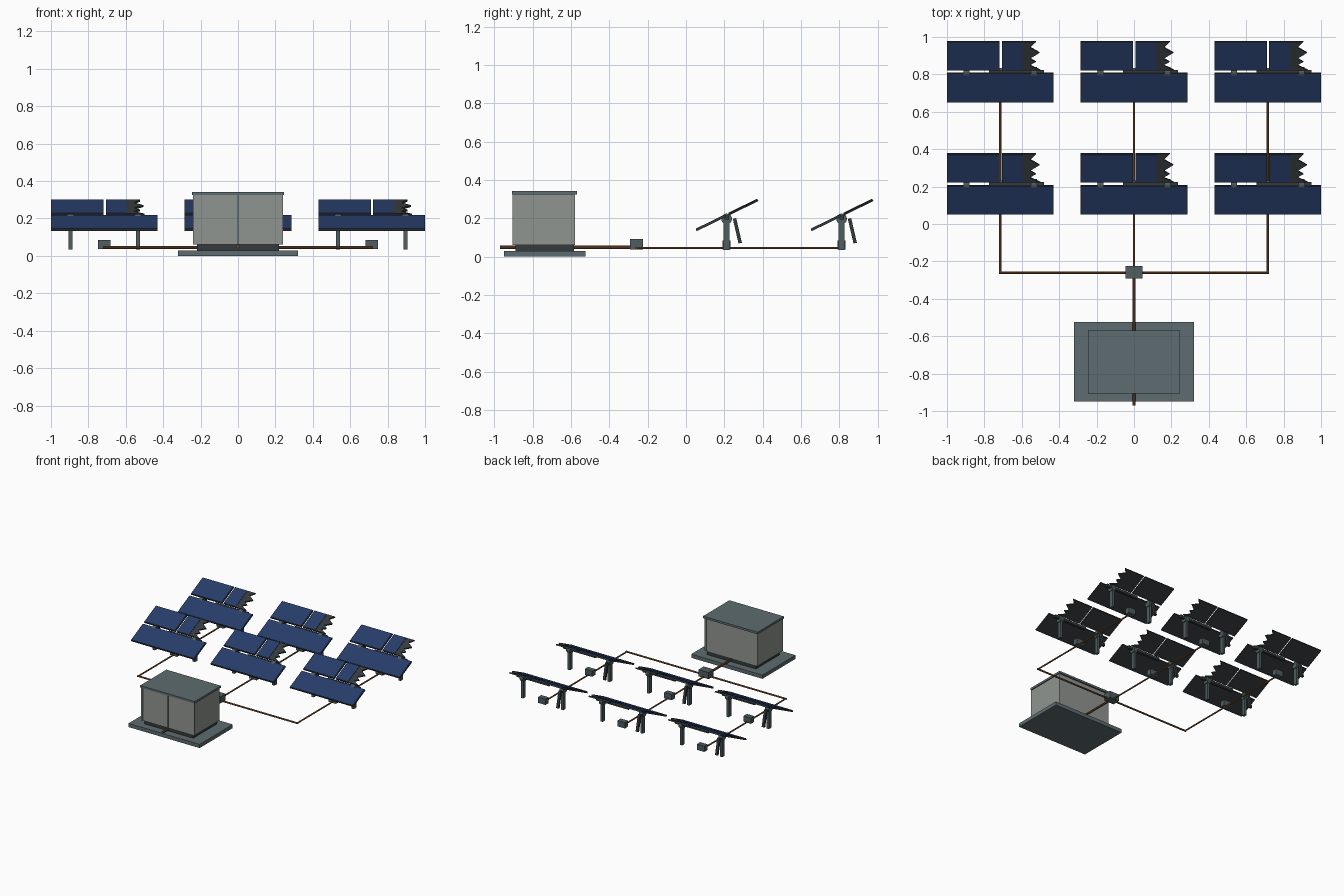
import bpy, bmesh
from math import radians, pi
from mathutils import Matrix, Vector

if "Cube" in bpy.data.objects:
    bpy.data.objects.remove(bpy.data.objects["Cube"])


def material(name, r, g, b):
    m = bpy.data.materials.new(name)
    m.diffuse_color = (r, g, b, 1)
    m.use_nodes = True
    m.node_tree.nodes["Principled BSDF"].inputs["Base Color"].default_value = m.diffuse_color
    return m


BLUE = material("cell_blue", 0.02, 0.045, 0.14)
DARK = material("dark_frame", 0.035, 0.042, 0.045)
STEEL = material("steel", 0.08, 0.11, 0.12)
ROOF = material("slate", 0.11, 0.15, 0.16)
WALL = material("wall_grey", 0.28, 0.30, 0.28)
COPPER = material("copper", 0.22, 0.09, 0.035)


def finish(name, bm, mat, matrix=None):
    if matrix:
        bm.transform(matrix)
    bmesh.ops.recalc_face_normals(bm, faces=bm.faces)
    mesh = bpy.data.meshes.new(name)
    bm.to_mesh(mesh)
    bm.free()
    mesh.materials.append(mat)
    ob = bpy.data.objects.new(name, mesh)
    bpy.context.collection.objects.link(ob)
    return ob


def box(name, x, y, z, mat, matrix=None):
    """Box from (min, max) pairs on each axis."""
    bm = bmesh.new()
    bmesh.ops.create_cube(bm, size=1)
    for v in bm.verts:
        v.co = [p[0] + (c + 0.5) * (p[1] - p[0]) for p, c in zip((x, y, z), v.co)]
    return finish(name, bm, mat, matrix)


def plate(name, points, z0, z1, mat, matrix):
    """Flat outline extruded from z0 to z1."""
    bm = bmesh.new()
    face = bm.faces.new([bm.verts.new((x, y, z0)) for x, y in points])
    new = bmesh.ops.extrude_face_region(bm, geom=[face])["geom"]
    bmesh.ops.translate(bm, vec=(0, 0, z1 - z0),
                        verts=[g for g in new if isinstance(g, bmesh.types.BMVert)])
    return finish(name, bm, mat, matrix)


def tube(name, a, b, radius, mat, sides=8):
    a, b = Vector(a), Vector(b)
    bm = bmesh.new()
    bmesh.ops.create_cone(bm, cap_ends=True, segments=sides, radius1=radius,
                          radius2=radius, depth=(b - a).length)
    rot = (b - a).to_track_quat('Z', 'Y').to_matrix().to_4x4()
    return finish(name, bm, mat, Matrix.Translation((a + b) / 2) @ rot)


# Equipment shed on its slab
box("slab", (-0.32, 0.32), (-0.95, -0.525), (0, 0.03), ROOF)
box("plinth", (-0.22, 0.22), (-0.89, -0.585), (0.03, 0.06), DARK)
box("shed_body", (-0.237, 0.237), (-0.902, -0.582), (0.06, 0.325), WALL)
box("shed_roof", (-0.245, 0.245), (-0.907, -0.57), (0.325, 0.342), ROOF)
box("door_seam", (-0.006, 0.006), (-0.906, -0.90), (0.06, 0.325), ROOF)
for sx in (-1, 1):
    for y in (-0.902, -0.582):
        box("shed_corner", (sx * 0.232 - 0.008, sx * 0.232 + 0.008),
            (y - 0.003, y + 0.003), (0.06, 0.325), WALL)

# Conduits and junction box
Z = 0.045
tube("main_conduit", (0, -0.97, 0.05), (0, -0.26, 0.05), 0.009, COPPER)
tube("cross_conduit", (-0.722, -0.26, Z), (0.722, -0.26, Z), 0.007, COPPER)
for x in (-0.715, 0, 0.715):
    tube("row_conduit", (x, -0.26, Z), (x, 0.81, Z), 0.006, COPPER)
box("junction_box", (-0.045, 0.045), (-0.292, -0.225), (0.038, 0.092), STEEL)

# Ragged end of the broken panel
ragged = [(0.12, 0.012), (0.215, 0.012), (0.158, 0.042), (0.19, 0.062), (0.16, 0.082),
          (0.21, 0.116), (0.16, 0.148), (0.192, 0.182), (0.12, 0.182)]


def panel(name, x, y, tilt):
    box(name + "_frame", x, y, (-0.007, 0.004), DARK, tilt)
    box(name + "_cells", (x[0] + 0.003, x[1] - 0.003), (y[0] + 0.003, y[1] - 0.003),
        (0.004, 0.007), BLUE, tilt)


def solar_table(cx, cy):
    tilt = Matrix.Translation((cx, cy, 0.217)) @ Matrix.Rotation(radians(26), 4, 'X')
    panel("lower_panel", (-0.285, 0.285), (-0.178, -0.006), tilt)
    panel("upper_left_panel", (-0.285, -0.005), (0.012, 0.182), tilt)
    panel("upper_broken_panel", (0.008, 0.122), (0.012, 0.182), tilt)
    plate("ragged_panel_end", ragged, -0.007, 0.004, DARK, tilt)
    # Torque beam, posts with bearings, fallen brace
    box("torque_beam", (cx - 0.06, cx + 0.235), (cy - 0.01, cy + 0.012), (0.193, 0.215), DARK)
    for sx in (-0.18, 0.18):
        px = cx + sx
        box("post", (px - 0.01, px + 0.01), (cy - 0.016, cy + 0.016), (0.035, 0.2), STEEL)
        tube("bearing", (px - 0.016, cy, 0.197), (px + 0.016, cy, 0.197), 0.028, STEEL, 16)
    px = cx - 0.18
    lean = Matrix.Translation((px, cy + 0.056, 0.135)) @ Matrix.Rotation(radians(13), 4, 'X')
    box("brace", (-0.01, 0.01), (-0.009, 0.009), (-0.066, 0.066), DARK, lean)
    # Combiner box on the conduit
    box("combiner_box", (cx - 0.033, cx + 0.033), (cy - 0.021, cy + 0.021), (0.038, 0.085), STEEL)


for cx in (-0.715, 0, 0.715):
    for cy in (0.212, 0.812):
        solar_table(cx, cy)
